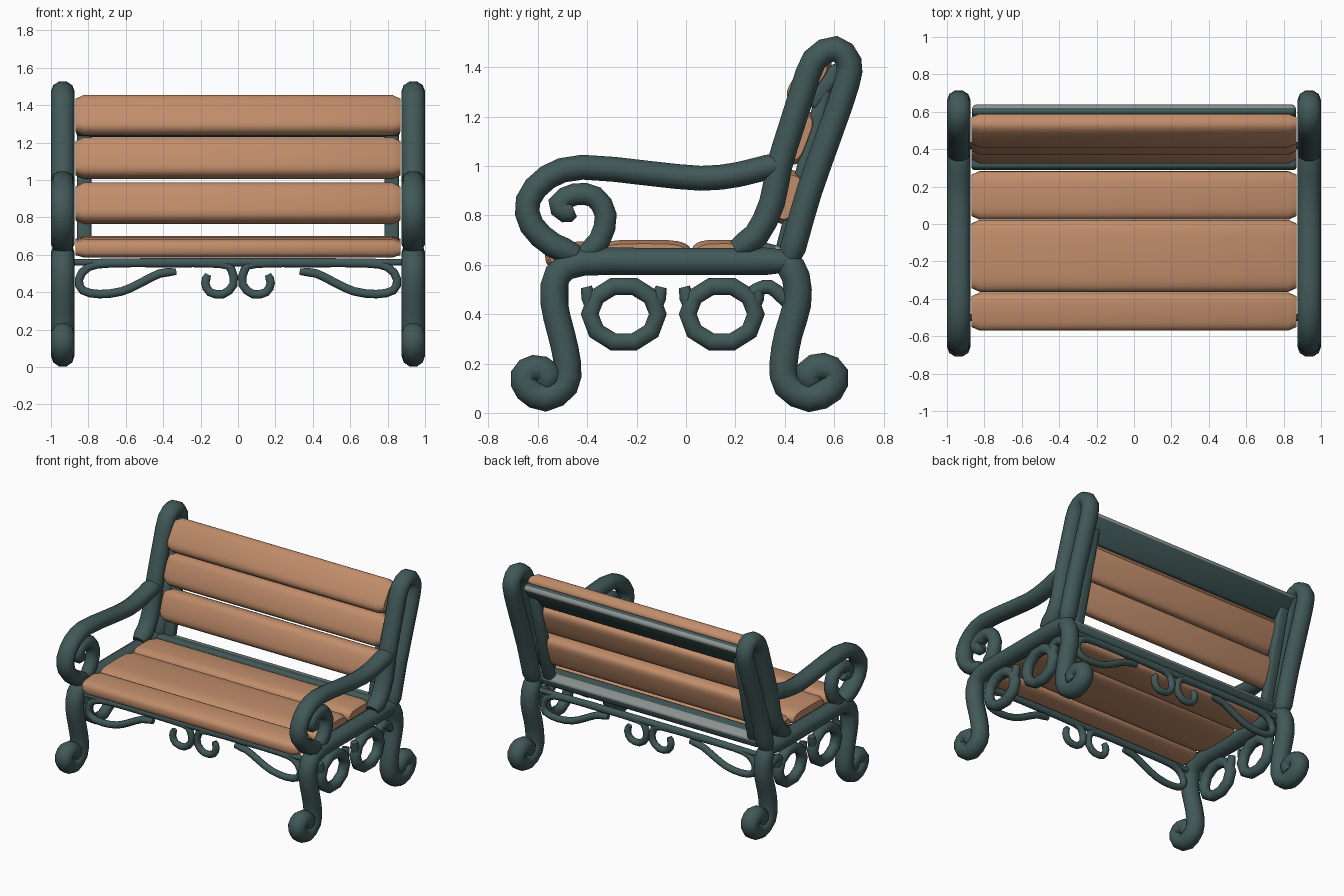
import bpy
import bmesh
import math
from mathutils import Vector

cube = bpy.data.objects.get("Cube")
if cube:
    bpy.data.objects.remove(cube)


def make_material(name, rgb):
    mat = bpy.data.materials.new(name)
    mat.use_nodes = True
    mat.diffuse_color = (*rgb, 1)
    bsdf = mat.node_tree.nodes["Principled BSDF"]
    bsdf.inputs["Base Color"].default_value = (*rgb, 1)
    bsdf.inputs["Roughness"].default_value = 0.7
    return mat


IRON = make_material("dark green iron", (0.053, 0.098, 0.098))
WOOD = make_material("light brown wood", (0.53, 0.265, 0.145))
WORN = make_material("worn grey iron", (0.26, 0.29, 0.28))


def smooth(obj, angle=50):
    bpy.ops.object.select_all(action="DESELECT")
    obj.select_set(True)
    bpy.context.view_layer.objects.active = obj
    bpy.ops.object.shade_smooth_by_angle(angle=math.radians(angle))


def add_object(name, mesh, *mats):
    if not mesh.materials:
        for mat in mats:
            mesh.materials.append(mat)
    obj = bpy.data.objects.new(name, mesh)
    bpy.context.collection.objects.link(obj)
    smooth(obj)
    return obj


def rounded_path(pts, steps=2):
    """Catmull-Rom path through the points."""
    pts = [Vector(p) for p in pts]
    ext = [pts[0] * 2 - pts[1]] + pts + [pts[-1] * 2 - pts[-2]]
    out = []
    for a, b, c, d in zip(ext, ext[1:], ext[2:], ext[3:]):
        for i in range(steps):
            t = i / steps
            out.append(0.5 * (2 * b + (c - a) * t + (2 * a - 5 * b + 4 * c - d) * t * t
                              + (3 * b - a - 3 * c + d) * t ** 3))
    return out + [pts[-1]]


def tube(name, pts, radius, closed=False):
    """Round bar swept along a path."""
    path = [Vector(p) for p in pts] if closed else rounded_path(pts)
    cu = bpy.data.curves.new(name, "CURVE")
    cu.dimensions = "3D"
    cu.bevel_depth = radius
    cu.bevel_resolution = 3
    cu.use_fill_caps = True
    cu.materials.append(IRON)
    sp = cu.splines.new("POLY")
    sp.points.add(len(path) - 1)
    for point, co in zip(sp.points, path):
        point.co = (*co, 1)
    sp.use_cyclic_u = closed
    if not closed:
        sp.points[0].radius = sp.points[-1].radius = 0.75
    temp = bpy.data.objects.new(name + "_path", cu)
    bpy.context.collection.objects.link(temp)
    deps = bpy.context.evaluated_depsgraph_get()
    mesh = bpy.data.meshes.new_from_object(temp.evaluated_get(deps))
    bpy.data.objects.remove(temp)
    return add_object(name, mesh, IRON)


def bar(name, loc, size, tilt, worn=False):
    """Flat iron bar with eased edges, tilted about x; the rear top edge may be worn."""
    bm = bmesh.new()
    bmesh.ops.create_cube(bm, size=1)
    bmesh.ops.scale(bm, vec=size, verts=bm.verts)
    bmesh.ops.bevel(bm, geom=bm.edges[:], offset=0.018, segments=2, affect="EDGES", profile=0.5)
    if worn:
        bmesh.ops.bisect_plane(bm, geom=bm.verts[:] + bm.edges[:] + bm.faces[:],
                               plane_co=(0, 0, 0), plane_no=(0, 1, 0))
        for face in bm.faces:
            if face.normal.z > 0.3 and face.calc_center_median().y > 0:
                face.material_index = 1
    mesh = bpy.data.meshes.new(name)
    bm.to_mesh(mesh)
    bm.free()
    obj = add_object(name, mesh, IRON, WORN)
    obj.location = loc
    obj.rotation_euler.x = math.radians(tilt)


def slat(name, y, z, width, bulge, back, tilt):
    """Plank with a domed face towards local -y and chamfered ends."""
    half, count = 0.87, 24
    bm = bmesh.new()
    rings = []
    for x, k in ((-half, 0.72), (0.045 - half, 1), (half - 0.045, 1), (half, 0.72)):
        ring = []
        for i in range(count):
            a = math.tau * i / count
            c, s = math.cos(a), math.sin(a)
            u = math.copysign(abs(c) ** 0.75, c)
            v = math.copysign(abs(s) ** 0.5, s)
            ring.append(bm.verts.new((x, -k * u * (bulge if u > 0 else back),
                                      v * (width / 2 - 0.02 * (k < 1)))))
        rings.append(ring)
    for r0, r1 in zip(rings, rings[1:]):
        for i in range(count):
            j = (i + 1) % count
            bm.faces.new((r0[i], r0[j], r1[j], r1[i]))
    bm.faces.new(rings[0])
    bm.faces.new(rings[-1])
    bmesh.ops.recalc_face_normals(bm, faces=bm.faces)
    mesh = bpy.data.meshes.new(name)
    bm.to_mesh(mesh)
    bm.free()
    obj = add_object(name, mesh, WOOD)
    obj.location = (0, y, z)
    obj.rotation_euler.x = math.radians(tilt)


# Side frame paths as (y, z)
BACK_POST = [(0.2, 0.66), (0.285, 0.72), (0.348, 0.85), (0.378, 1.0), (0.424, 1.15),
             (0.472, 1.3), (0.52, 1.43), (0.605, 1.475), (0.66, 1.42), (0.65, 1.33),
             (0.585, 1.14), (0.5, 0.9), (0.448, 0.72), (0.42, 0.62)]
REAR_LEG = [(0.4, 0.63), (0.445, 0.55), (0.45, 0.44), (0.415, 0.32), (0.395, 0.2),
            (0.41, 0.11), (0.5, 0.06), (0.585, 0.095), (0.602, 0.155), (0.555, 0.187),
            (0.495, 0.165), (0.515, 0.115)]
FRONT_LEG = [(0.44, 0.615), (0.2, 0.613), (-0.15, 0.613), (-0.42, 0.61), (-0.52, 0.56),
             (-0.535, 0.45), (-0.505, 0.32), (-0.48, 0.2), (-0.49, 0.11), (-0.57, 0.06),
             (-0.64, 0.095), (-0.657, 0.15), (-0.615, 0.18), (-0.555, 0.16), (-0.575, 0.11)]
ARM = [(0.4, 1.0), (0.33, 0.995), (0.21, 0.965), (0.06, 0.95), (-0.15, 0.97), (-0.42, 0.995),
       (-0.56, 0.955), (-0.64, 0.86), (-0.625, 0.76), (-0.54, 0.68), (-0.44, 0.64)]
ARM_SCROLL = [(-0.42, 0.63), (-0.35, 0.7), (-0.325, 0.8), (-0.37, 0.875), (-0.45, 0.885),
              (-0.515, 0.85), (-0.49, 0.815), (-0.455, 0.825)]
HOOK = [(0.25, 0.47), (0.29, 0.5), (0.34, 0.51), (0.39, 0.47), (0.42, 0.44)]
SIDE_X = 0.937

for side, s in (("left", 1), ("right", -1)):
    for part, pts, r in (("back_post", BACK_POST, 0.055), ("rear_leg", REAR_LEG, 0.06),
                         ("front_leg_and_rail", FRONT_LEG, 0.058), ("armrest", ARM, 0.053),
                         ("armrest_scroll", ARM_SCROLL, 0.047), ("rear_hook", HOOK, 0.03)):
        obj = tube(f"{side}_{part}", [(0, y, z) for y, z in pts], r)
        obj.location.x = s * SIDE_X
        obj.scale.x = 0.063 / r if r > 0.05 else 1
    # Rings below the seat rail, with short stubs beside them
    for end, cy in (("front", -0.252), ("rear", 0.145)):
        ring = [(s * SIDE_X, cy + 0.138 * math.cos(math.radians(36 * i)),
                 0.4 + 0.118 * math.sin(math.radians(36 * i))) for i in range(10)]
        tube(f"{side}_{end}_ring", ring, 0.038, closed=True)
        for tag, d in (("a", -1), ("b", 1)):
            tube(f"{side}_{end}_ring_stub_{tag}",
                 [(s * SIDE_X, cy + d * 0.13, 0.42), (s * SIDE_X, cy + d * 0.152, 0.51)], 0.032)
    # Inner upright carrying the back slats
    bar(f"{side}_back_upright", (s * 0.822, 0.475, 0.98), (0.08, 0.06, 0.7), -14.5)

# Scrollwork below the seat, front and rear, as (x, z)
SCROLL = [(0.33, 0.51), (0.42, 0.5), (0.52, 0.45), (0.62, 0.405), (0.74, 0.39), (0.83, 0.41),
          (0.85, 0.47), (0.8, 0.535), (0.68, 0.555), (0.4, 0.556), (0.1, 0.553), (0.035, 0.52),
          (0.025, 0.44), (0.08, 0.39), (0.15, 0.4), (0.175, 0.45), (0.16, 0.495)]
for end, y in (("front", -0.5), ("rear", 0.42)):
    for side, s in (("left", 1), ("right", -1)):
        tube(f"{end}_{side}_scrollwork", [(s * x, y, z) for x, z in SCROLL], 0.024)
    tube(f"{end}_lower_bar", [(-0.9, y, 0.56), (0, y, 0.56), (0.9, y, 0.56)], 0.024)

# Cross bars of the back frame
bar("back_top_bar", (0, 0.562, 1.322), (1.73, 0.06, 0.2), -36, worn=True)
bar("back_bottom_bar", (0, 0.355, 0.645), (1.74, 0.13, 0.07), -14.5, worn=True)

# Back slats, leaning further back towards the top
for i, (y, z, width, bulge, tilt) in enumerate(((0.415, 0.873, 0.222, 0.08, -18),
                                                (0.46, 1.115, 0.225, 0.075, -21),
                                                (0.505, 1.343, 0.235, 0.065, -34))):
    slat(f"back_slat_{i + 1}", y, z, width, bulge, 0.045, tilt)

# Seat slats
for name, y, z, depth, tilt in (("front", -0.468, 0.635, 0.205, -84),
                                ("middle", -0.17, 0.645, 0.385, -90),
                                ("rear", 0.153, 0.645, 0.26, -90)):
    slat(f"{name}_seat_slat", y, z, depth, 0.056, 0.045, tilt)
